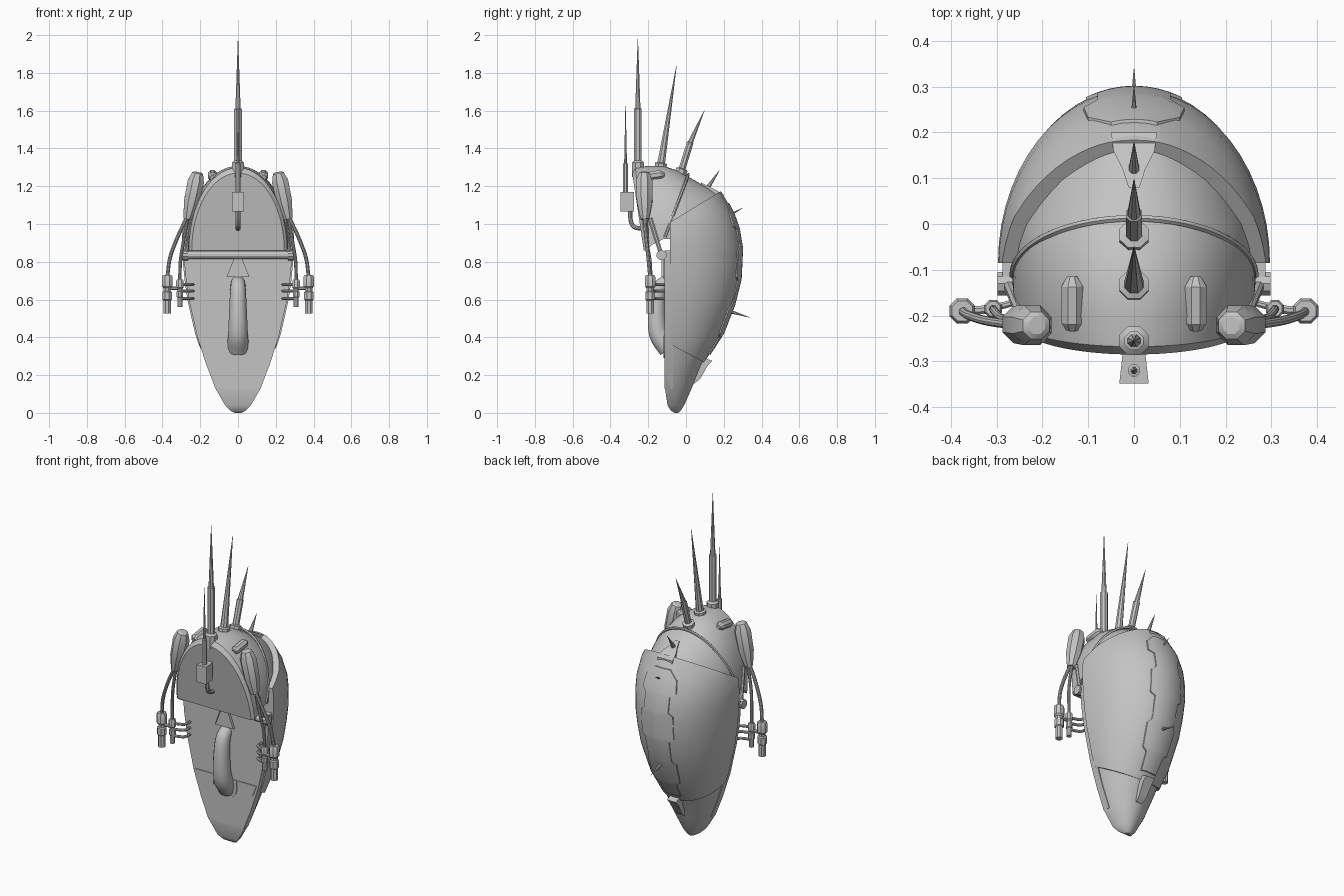
import bpy, bmesh, math
from mathutils import Vector

if "Cube" in bpy.data.objects:
    bpy.data.objects.remove(bpy.data.objects["Cube"])

GREY = bpy.data.materials.new("plain grey")
GREY.use_nodes = True
GREY.diffuse_color = (0.55, 0.55, 0.55, 1)
GREY.node_tree.nodes["Principled BSDF"].inputs["Base Color"].default_value = (0.55, 0.55, 0.55, 1)
made = []


def finish(name, bm):
    bmesh.ops.recalc_face_normals(bm, faces=bm.faces)
    mesh = bpy.data.meshes.new(name)
    bm.to_mesh(mesh)
    bm.free()
    mesh.materials.append(GREY)
    ob = bpy.data.objects.new(name, mesh)
    bpy.context.collection.objects.link(ob)
    made.append(ob)
    return ob


def loft(name, rings, cuts=()):
    """Skin closed rings, cap the ends, then trim with (point, normal) planes."""
    bm = bmesh.new()
    rows = [[bm.verts.new(p) for p in ring] for ring in rings]
    n = len(rows[0])
    for a, b in zip(rows, rows[1:]):
        for i in range(n):
            j = (i + 1) % n
            bm.faces.new((a[i], a[j], b[j], b[i]))
    bm.faces.new(rows[0])
    bm.faces.new(rows[-1])
    for point, normal in cuts:
        bmesh.ops.bisect_plane(bm, geom=bm.verts[:] + bm.edges[:] + bm.faces[:], dist=1e-5,
                               plane_co=point, plane_no=normal, clear_outer=True)
        bmesh.ops.holes_fill(bm, edges=[e for e in bm.edges if e.is_boundary], sides=0)
    return finish(name, bm)


def tube(name, path, radii, sides=8):
    """Round section swept along a path, one radius per point."""
    pts = [Vector(p) for p in path]
    whole = (pts[-1] - pts[0]).normalized()
    ref = Vector((0, 0, 1)) if abs(whole.x) > 0.8 else Vector((1, 0, 0))
    rings = []
    for i, p in enumerate(pts):
        t = (pts[min(i + 1, len(pts) - 1)] - pts[max(i - 1, 0)]).normalized()
        u = t.cross(ref).normalized()
        v = t.cross(u)
        rings.append([p + radii[i] * (u * math.cos(a) + v * math.sin(a))
                      for a in (math.tau * (k + 0.5) / sides for k in range(sides))])
    return loft(name, rings)


def smooth_path(points, steps=6):
    """Catmull-Rom points through the given path."""
    p = [Vector(q) for q in points]
    p = [2 * p[0] - p[1]] + p + [2 * p[-1] - p[-2]]
    out = []
    for a, b, c, d in zip(p, p[1:], p[2:], p[3:]):
        for k in range(steps):
            t = k / steps
            out.append(0.5 * (2 * b + (c - a) * t + (2 * a - 5 * b + 4 * c - d) * t ** 2
                              + (3 * b - a - 3 * c + d) * t ** 3))
    return out + [p[-2]]


def cable(name, points, r0, r1, sides=10):
    path = smooth_path(points)
    return tube(name, path, [r0 + (r1 - r0) * i / (len(path) - 1) for i in range(len(path))], sides)


def slab(name, outline, y0, y1):
    """Extrude an x-z outline from y0 to y1."""
    return loft(name, [[(x, y, z) for x, z in outline] for y in (y0, y1)])


def half_oval(z, w, front, back, n=28):
    return [(w * math.cos(math.pi * i / n), front + (back - front) * math.sin(math.pi * i / n), z)
            for i in range(n + 1)]


# Back shell: height, half width, rear depth
FRONT = -0.085
SHELL = [(0.2, 0.148, 0.05), (0.27, 0.177, 0.098), (0.42, 0.227, 0.195), (0.6, 0.268, 0.265),
         (0.7, 0.282, 0.286), (0.8, 0.292, 0.298), (0.9, 0.297, 0.293), (0.98, 0.295, 0.277),
         (1.07, 0.275, 0.245), (1.17, 0.225, 0.187), (1.25, 0.15, 0.1)]
loft("back_shell", [half_oval(z, w, FRONT, b) for z, w, b in SHELL],
     [((0, -0.1, 1.0), (0, -0.52, 0.85)), ((0, -0.04, 0.34), (0, -0.47, -0.88))])

# Lower cup
CUP = [(0, 0.018, -0.06, -0.04), (0.012, 0.04, -0.08, -0.028), (0.04, 0.068, -0.098, -0.01),
       (0.13, 0.12, -0.111, 0.03), (0.25, 0.165, -0.112, 0.08), (0.42, 0.215, -0.11, 0.175)]
loft("lower_cup", [half_oval(*row) for row in CUP])

# Face plate
EDGE = [(0.118, 0.13), (0.166, 0.25), (0.215, 0.4), (0.26, 0.6), (0.28, 0.74), (0.287, 0.86)]
slab("face_plate", EDGE + [(-x, z) for x, z in reversed(EDGE)], -0.115, -0.07)

# Hood: depth, half width, base height, top height, lean
HOOD = [(-0.285, 0.245, 0.86, 1.27, 0.15), (-0.268, 0.26, 0.86, 1.298, 0.13),
        (-0.2, 0.264, 0.89, 1.308, 0.05), (-0.12, 0.265, 0.92, 1.307, 0), (-0.05, 0.264, 0.92, 1.285, 0),
        (0.0, 0.258, 0.92, 1.257, 0), (0.1, 0.22, 0.92, 1.2, 0), (0.18, 0.165, 0.92, 1.15, 0)]


def arch(y, w, base, top, lean, n=28):
    ring = []
    for i in range(n + 1):
        z = base + (top - base) * math.sin(math.pi * i / n)
        ring.append((w * math.cos(math.pi * i / n), y + lean * (top - z), z))
    return ring


loft("hood", [arch(*row) for row in HOOD])
seam = [(x, 0.01 - 0.375 * (1.255 - z), z) for x, y, z in arch(0, 0.265, 0.93, 1.262, 0)]
tube("hood_seam_band", seam, [0.008] * len(seam), 6)


# Raised jagged spine following the shell
def shell_y(x, z):
    for (z0, w0, b0), (z1, w1, b1) in zip(SHELL, SHELL[1:]):
        if z <= z1:
            t = (z - z0) / (z1 - z0)
            w, b = w0 + (w1 - w0) * t, b0 + (b1 - b0) * t
            return FRONT + (b - FRONT) * math.sqrt(max(0, 1 - (x / w) ** 2))


SPINE = [(0.31, 0.05), (0.4, 0.06), (0.42, 0.085), (0.55, 0.095), (0.57, 0.075), (0.7, 0.08),
         (0.72, 0.105), (0.86, 0.105), (0.88, 0.08), (0.97, 0.08), (0.99, 0.11), (1.06, 0.1), (1.11, 0.05)]
spine_rings = []
for z, half in SPINE:
    xs = [half * k / 4 for k in range(-4, 5)]
    spine_rings.append([(x, shell_y(x, z) + 0.007, z) for x in xs]
                       + [(x, shell_y(x, z) - 0.02, z) for x in reversed(xs)])
loft("spine_plate", spine_rings)

# Tongue at the shell rim and latch at its foot
loft("rim_tongue", [[(-h, y, z), (h, y, z), (h, y, z - 0.05), (-h, y, z - 0.05)]
                    for y, z, h in ((0.08, 1.22, 0.012), (0.12, 1.2, 0.025), (0.16, 1.18, 0.045), (0.2, 1.155, 0.05))])
loft("foot_latch", [[(-h, y, z), (h, y, z), (h, y - 0.05, z + 0.02), (-h, y - 0.05, z + 0.02)]
                    for y, z, h in ((0.045, 0.155, 0.02), (0.075, 0.18, 0.025), (0.115, 0.25, 0.03), (0.14, 0.275, 0.03))])


# Antennas and thorns: stations of depth, height, radius
def spike(name, stations, sides=8):
    tube(name, [(0, y, z) for y, z, r in stations], [r for y, z, r in stations], sides)


spike("main_antenna", [(-0.255, 1.25, 0.034), (-0.255, 1.325, 0.034), (-0.255, 1.335, 0.022),
                       (-0.255, 1.61, 0.022), (-0.255, 1.612, 0.015), (-0.255, 1.98, 0.001)])
spike("middle_antenna", [(-0.137, 1.28, 0.034), (-0.132, 1.32, 0.034), (-0.131, 1.325, 0.022), (-0.05, 1.84, 0.001)])
spike("rear_antenna", [(-0.035, 1.25, 0.034), (-0.022, 1.29, 0.034), (-0.02, 1.295, 0.019),
                       (0.022, 1.43, 0.019), (0.023, 1.432, 0.015), (0.097, 1.6, 0.001)])
spike("front_antenna", [(-0.32, 1.15, 0.014), (-0.32, 1.32, 0.014), (-0.32, 1.322, 0.008), (-0.32, 1.63, 0.001)])
spike("upper_thorn", [(0.1, 1.17, 0.016), (0.178, 1.285, 0.001)])
spike("middle_thorn", [(0.21, 1.035, 0.01), (0.3, 1.085, 0.001)])
spike("lower_thorn", [(0.24, 0.535, 0.01), (0.338, 0.505, 0.001)])

# Antenna box with its lead
loft("antenna_box", [[(-w, -0.348, z), (w, -0.348, z), (w * 0.75, -0.275, z), (-w * 0.75, -0.275, z)]
                     for w, z in ((0.032, 1.065), (0.032, 1.17))])
cable("antenna_lead", [(0, -0.295, 1.08), (0, -0.293, 1.02), (0, -0.275, 0.985), (0, -0.235, 0.975)], 0.012, 0.012)

# Front handle, its seat and the face panels
cable("front_handle", [(0, -0.09, 0.7), (0, -0.14, 0.66), (0, -0.155, 0.55), (0, -0.145, 0.42), (0, -0.09, 0.34)],
      0.035, 0.058, 14)
seat = [(0.075 * math.cos(a), 0.36 + 0.07 * math.sin(a)) for a in (math.pi * (1 + k / 10) for k in range(11))]
slab("handle_seat", seat + [(0.075, 0.41), (-0.075, 0.41)], -0.12, -0.11)
slab("brow_wedge", [(-0.06, 0.72), (0.06, 0.72), (0.02, 0.82), (-0.02, 0.82)], -0.13, -0.11)
tube("hinge_bar", [(-0.295, -0.13, 0.835), (0.295, -0.13, 0.835)], [0.022] * 2, 12)

for s, side in ((1, "left"), (-1, "right")):
    slab(side + "_brow_panel", [(s * x, z) for x, z in ((0.07, 0.71), (0.255, 0.71), (0.27, 0.81), (0.035, 0.81))],
         -0.119, -0.11)
    slab(side + "_cheek_panel", [(s * x, z) for x, z in ((0.08, 0.345), (0.18, 0.345), (0.205, 0.41), (0.08, 0.41))],
         -0.119, -0.11)
    tube(side + "_hinge_cap", [(s * 0.265, -0.13, 0.835), (s * 0.298, -0.13, 0.835)], [0.027] * 2, 10)
    tube(side + "_hinge_strut", [(s * 0.275, -0.13, 0.835), (s * 0.25, -0.19, 1.03)], [0.012] * 2)

    # Side pod and hood bump
    top, low = Vector((s * 0.212, -0.222, 1.275)), Vector((s * 0.266, -0.218, 1.025))
    tube(side + "_pod", [top.lerp(low, t) for t in (0, 0.03, 0.2, 0.65, 1)], [0.02, 0.032, 0.047, 0.044, 0.024])
    tube(side + "_hood_bump", [(s * 0.135, y, z) for y, z in ((-0.23, 1.245), (-0.215, 1.25), (-0.135, 1.262), (-0.115, 1.262))],
         [0.015, 0.025, 0.025, 0.012])

    # Hanging cables, plugs and prongs
    cable(side + "_outer_cable", [(s * 0.268, -0.22, 1.04), (s * 0.32, -0.212, 0.93), (s * 0.36, -0.2, 0.82),
                                  (s * 0.375, -0.19, 0.71)], 0.01, 0.01)
    cable(side + "_inner_cable", [(s * 0.265, -0.21, 1.04), (s * 0.29, -0.205, 0.9), (s * 0.305, -0.19, 0.8),
                                  (s * 0.308, -0.185, 0.69)], 0.009, 0.009)
    for part, x, y, high, size in (("outer", 0.375, -0.19, 0.73, 1), ("inner", 0.308, -0.185, 0.705, 0.7)):
        steps = [(0, 0.024), (0.01, 0.03), (0.06, 0.03), (0.07, 0.02), (0.085, 0.02), (0.09, 0.027),
                 (0.13, 0.027), (0.135, 0.021), (0.205, 0.021)]
        tube(side + "_" + part + "_plug", [(s * x, y, high - d * size) for d, r in steps],
             [r * size for d, r in steps])
    for k, z in enumerate((0.68, 0.645, 0.605)):
        cable(side + "_prong_%d" % (k + 1), [(s * 0.24, -0.1, z), (s * 0.245, -0.16, z), (s * 0.31, -0.185, z)],
              0.008, 0.008, 8)
    tube(side + "_plug_link", [(s * 0.3, -0.186, 0.66), (s * 0.375, -0.19, 0.66)], [0.01] * 2)

# Smooth shading with sharp edges kept
bpy.ops.object.select_all(action='DESELECT')
for ob in made:
    ob.select_set(True)
bpy.context.view_layer.objects.active = made[0]
bpy.ops.object.shade_smooth_by_angle(angle=math.radians(30))
